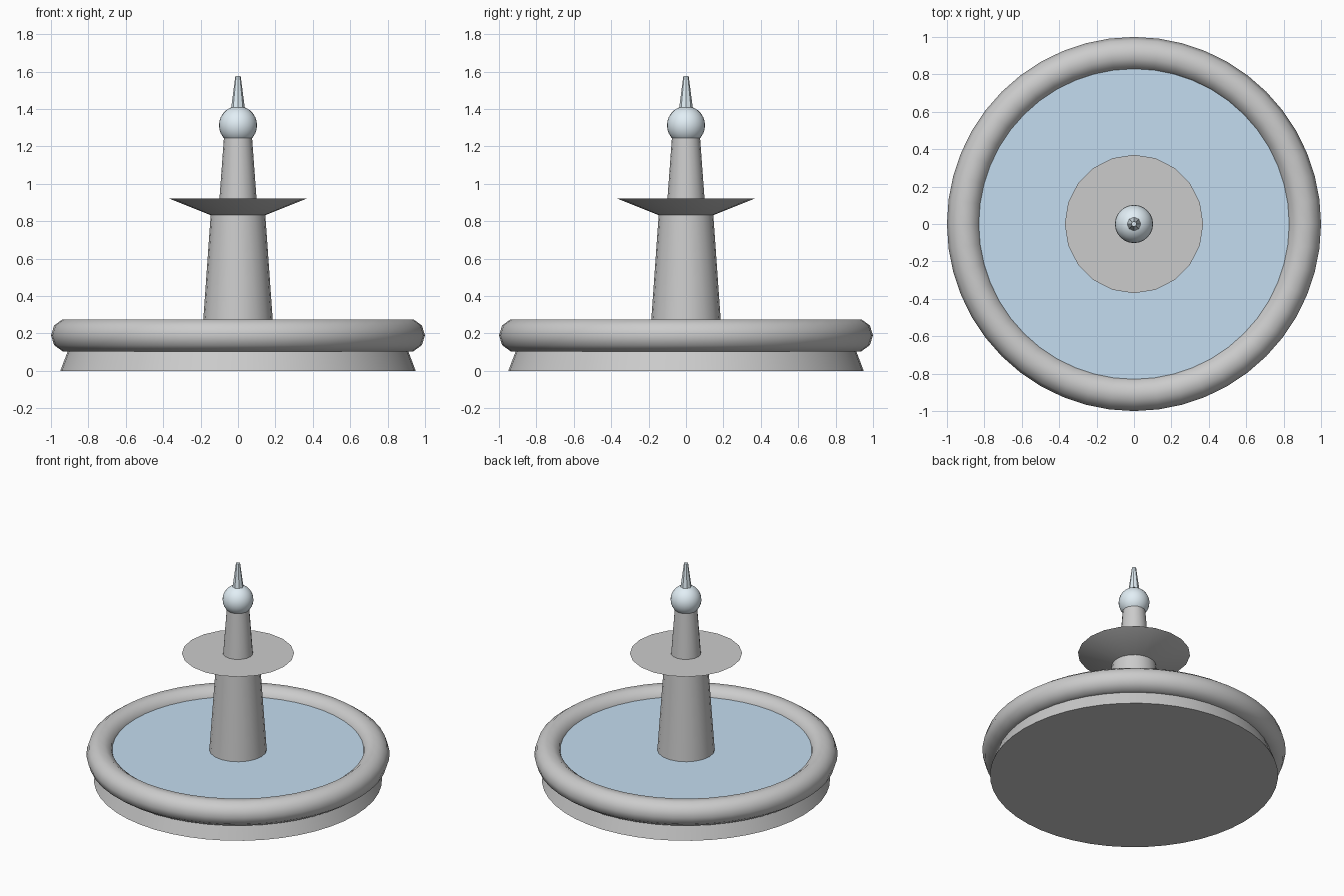
import bpy
import math

if "Cube" in bpy.data.objects:
    bpy.data.objects.remove(bpy.data.objects["Cube"])


def material(name, rgb):
    m = bpy.data.materials.new(name)
    m.diffuse_color = (*rgb, 1.0)
    m.use_nodes = True
    m.node_tree.nodes["Principled BSDF"].inputs["Base Color"].default_value = m.diffuse_color
    return m


water_mat = material("water", (0.55, 0.72, 0.87))
spray_mat = material("spray", (0.76, 0.86, 0.92))


def finish(name, mat=None, angle=40):
    ob = bpy.context.object
    ob.name = name
    if mat:
        ob.data.materials.append(mat)
    bpy.ops.object.shade_smooth_by_angle(angle=math.radians(angle))
    return ob


def frustum(name, sides, r0, r1, z0, z1, mat=None):
    """Capped tapered cylinder between two heights."""
    bpy.ops.mesh.primitive_cone_add(
        vertices=sides, radius1=r0, radius2=r1, depth=z1 - z0,
        location=(0, 0, (z0 + z1) / 2), rotation=(0, 0, math.pi / 2))
    return finish(name, mat)


# Pool: tapered base, rounded rim and water surface
frustum("pool_base", 48, 0.95, 0.882, 0.0, 0.18)
bpy.ops.mesh.primitive_torus_add(
    major_radius=0.91, minor_radius=0.09, major_segments=48,
    minor_segments=10, location=(0, 0, 0.19))
finish("pool_rim")
frustum("pool_water", 48, 0.86, 0.86, 0.19, 0.22, water_mat)

# Pedestal, dish and upper column
frustum("pedestal", 20, 0.19, 0.145, 0.21, 0.85)
frustum("upper_dish", 20, 0.14, 0.37, 0.83, 0.922)
frustum("upper_column", 16, 0.10, 0.075, 0.91, 1.25)

# Water ball and jet
bpy.ops.mesh.primitive_uv_sphere_add(
    segments=24, ring_count=14, radius=0.102, location=(0, 0, 1.313))
finish("water_ball", spray_mat)
frustum("water_jet", 8, 0.04, 0.014, 1.38, 1.577, spray_mat)
